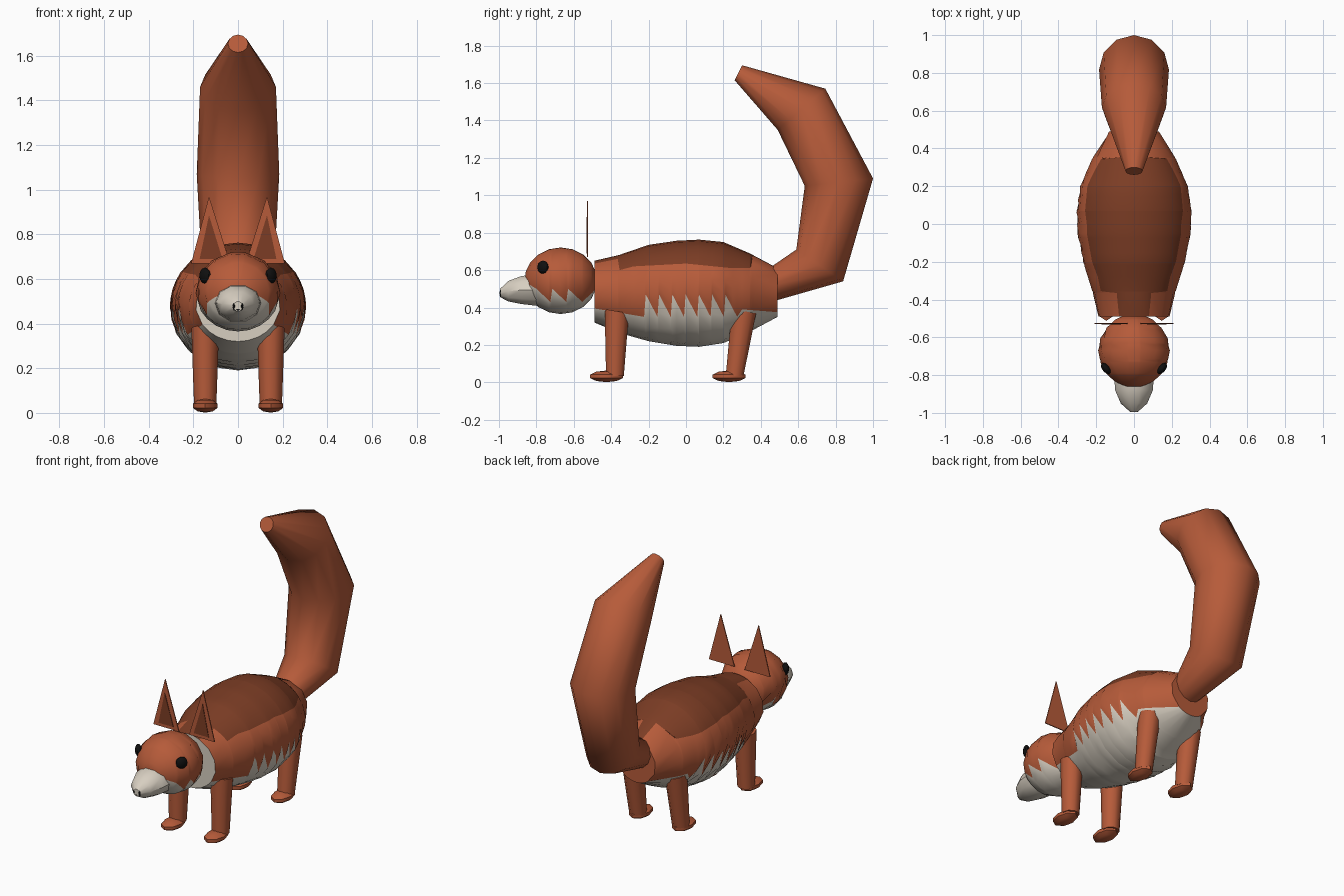
import bpy, bmesh, math
from mathutils import Vector, Matrix

cube = bpy.data.objects.get("Cube")
if cube:
    bpy.data.objects.remove(cube, do_unlink=True)


def material(name, rgb):
    m = bpy.data.materials.new(name)
    m.use_nodes = True
    m.diffuse_color = (*rgb, 1)
    bsdf = next(n for n in m.node_tree.nodes if n.type == 'BSDF_PRINCIPLED')
    bsdf.inputs["Base Color"].default_value = (*rgb, 1)
    bsdf.inputs["Roughness"].default_value = 0.8
    return m


ORANGE = material("fur_orange", (0.47, 0.105, 0.042))
BROWN = material("fur_dark_brown", (0.20, 0.046, 0.018))
CREAM = material("fur_cream", (0.68, 0.62, 0.53))
BLACK = material("black", (0.005, 0.005, 0.005))


def finish(name, bm, mats, angle=40):
    bmesh.ops.recalc_face_normals(bm, faces=bm.faces)
    mesh = bpy.data.meshes.new(name)
    bm.to_mesh(mesh)
    bm.free()
    for m in mats:
        mesh.materials.append(m)
    mesh.shade_smooth()
    mesh.set_sharp_from_angle(angle=math.radians(angle))
    obj = bpy.data.objects.new(name, mesh)
    bpy.context.collection.objects.link(obj)
    return obj


def loft(name, rings, mats, zone=lambda j: 0, caps=(0, 0), angle=40):
    """Skin a list of point rings; zone gives the material of each strip."""
    bm = bmesh.new()
    loops = [[bm.verts.new(p) for p in ring] for ring in rings]
    n = len(loops[0])
    for a, b in zip(loops, loops[1:]):
        for j in range(n):
            k = (j + 1) % n
            bm.faces.new((a[j], a[k], b[k], b[j])).material_index = zone(j)
    for loop, mat in zip((loops[0], loops[-1]), caps):
        bm.faces.new(loop).material_index = mat
    return finish(name, bm, mats, angle)


def oval(center, u, v, n=10):
    c, u, v = Vector(center), Vector(u), Vector(v)
    steps = [2 * math.pi * i / n for i in range(n)]
    return [c + u * math.cos(t) + v * math.sin(t) for t in steps]


def ball(name, center, radii, mat, seg=10, tilt=0):
    bm = bmesh.new()
    bmesh.ops.create_uvsphere(bm, u_segments=seg, v_segments=seg // 2 + 1, radius=1)
    bmesh.ops.transform(bm, verts=bm.verts, matrix=Matrix.Translation(center)
                        @ Matrix.Rotation(tilt, 4, 'Z') @ Matrix.Diagonal((*radii, 1)))
    return finish(name, bm, [mat], 50)


def interp(table, y):
    """Linear lookup in rows that start with y."""
    for p, q in zip(table, table[1:]):
        if y <= q[0]:
            t = max(0, (y - p[0]) / (q[0] - p[0]))
            return [a + (b - a) * t for a, b in zip(p[1:], q[1:])]
    return table[-1][1:]


STRIP = 4  # faces in each colour band, on each side


def zoned(name, shape, belly, back, mats, caps):
    """Body of oval slices along y, with colour borders at given heights."""
    rings = []
    for y in sorted({row[0] for row in shape + belly + back}):
        half, low, high = interp(shape, y)
        c, h = (low + high) / 2, (high - low) / 2

        def at(z):
            return math.asin(max(-0.98, min(0.98, (z - c) / h)))
        marks = [-math.pi / 2, at(interp(belly, y)[0]), at(interp(back, y)[0]), math.pi / 2]
        angles = [a + (b - a) * i / STRIP for a, b in zip(marks, marks[1:])
                  for i in range(STRIP)] + [math.pi / 2]
        right = [(half * math.cos(a), y, c + h * math.sin(a)) for a in angles]
        rings.append(right + [(-x, y, z) for x, y, z in right[-2:0:-1]])
    total = 3 * STRIP
    return loft(name, rings, mats, lambda j: min(j, 2 * total - 1 - j) // STRIP, caps)


def sawtooth(start, step, count, low, high):
    rows = []
    for i in range(count):
        y = start + i * step
        rows += [(y, high), (y + step * 0.88, low)]
    return rows


# Torso: cream belly with jagged edge, orange flanks, brown back
torso_shape = [(-0.49, 0.19, 0.32, 0.65), (-0.36, 0.22, 0.265, 0.68), (-0.2, 0.27, 0.22, 0.735),
               (-0.05, 0.3, 0.195, 0.757), (0.07, 0.305, 0.19, 0.763), (0.2, 0.285, 0.21, 0.75),
               (0.34, 0.225, 0.27, 0.69), (0.49, 0.135, 0.35, 0.61)]
torso_belly = [(-0.49, 0.395), (-0.224, 0.35)] + sawtooth(-0.215, 0.071, 7, 0.35, 0.47) \
    + [(0.3, 0.39), (0.49, 0.375)]
torso_back = [(-0.49, 0.635), (-0.365, 0.66), (-0.355, 0.6), (-0.28, 0.62), (0, 0.635),
              (0.25, 0.61), (0.345, 0.61), (0.355, 0.9), (0.49, 0.9)]
zoned("torso", torso_shape, torso_belly, torso_back, [CREAM, ORANGE, BROWN], (0, 1))

# Head: rounded, with cream jagged jaw
HEAD_Y, HEAD_Z, HEAD_L = -0.67, 0.543, 0.195
head_shape = []
for i in range(9):
    t = math.radians(-76 + 19 * i)
    r = math.cos(t)
    head_shape.append((HEAD_Y + HEAD_L * math.sin(t), 0.19 * r, HEAD_Z - 0.178 * r, HEAD_Z + 0.178 * r))
head_jaw = [(-0.85, 0.53)] + sawtooth(-0.8, 0.085, 3, 0.43, 0.5) + [(-0.5, 0.48)]
zoned("head", head_shape, head_jaw, [(-0.85, 0.9), (-0.5, 0.9)], [CREAM, ORANGE, ORANGE], (1, 1))

# Snout
snout = [(-0.995, 0.02, 0.455, 0.5), (-0.95, 0.07, 0.43, 0.545), (-0.88, 0.1, 0.415, 0.572),
         (-0.8, 0.105, 0.405, 0.582), (-0.74, 0.1, 0.42, 0.57)]
loft("snout", [oval((0, y, (a + b) / 2), (w, 0, 0), (0, 0, (b - a) / 2)) for y, w, a, b in snout],
     [CREAM])
ball("mouth_mark", (0, -0.99, 0.463), (0.022, 0.006, 0.007), BLACK)

# Tail: rings set by inner and outer points in the side plane, then half width
tail = [((0.43, 0.6), (0.49, 0.44), 0.09), ((0.59, 0.71), (0.84, 0.54), 0.16),
        ((0.635, 1.05), (1.0, 1.09), 0.185), ((0.49, 1.35), (0.745, 1.57), 0.17),
        ((0.26, 1.615), (0.3, 1.695), 0.045)]
rings = []
for inner, outer, width in tail:
    a, b = Vector((0, *inner)), Vector((0, *outer))
    rings.append(oval((a + b) / 2, (width, 0, 0), (b - a) / 2, 12))
loft("tail", rings, [ORANGE], angle=60)


def plate(name, corners, y, thickness, mat):
    loft(name, [[(x, y + d, z) for x, z in corners] for d in (0, thickness)], [mat])


for side, s in (("left", 1), ("right", -1)):
    # Eyes and nostrils
    ball(side + "_eye", (s * 0.148, -0.765, 0.615), (0.035, 0.02, 0.036), BLACK, 10, s * 0.9)
    ball(side + "_nostril", (s * 0.017, -0.985, 0.478), (0.009, 0.012, 0.02), BLACK, 8)

    # Ears: flat triangles with a darker inner face
    plate(side + "_ear", [(s * 0.21, 0.67), (s * 0.035, 0.67), (s * 0.13, 0.97)],
          -0.53, 0.006, ORANGE)
    plate(side + "_inner_ear", [(s * 0.172, 0.69), (s * 0.07, 0.69), (s * 0.13, 0.885)],
          -0.534, 0.003, BROWN)

    # Legs and paws: top y, bottom y, paw y
    for end, top, bottom, paw in (("front", -0.37, -0.38, -0.425), ("rear", 0.31, 0.26, 0.23)):
        x = s * 0.147
        loft(f"{side}_{end}_leg",
             [oval((x, top, 0.38), (0.062, 0, 0), (0, 0.068, -0.012)),
              oval((x, bottom, 0.035), (0.05, 0, 0), (0, 0.05, 0))], [ORANGE])
        ball(f"{side}_{end}_paw", (x, paw, 0.032), (0.058, 0.092, 0.031), ORANGE, 8)
